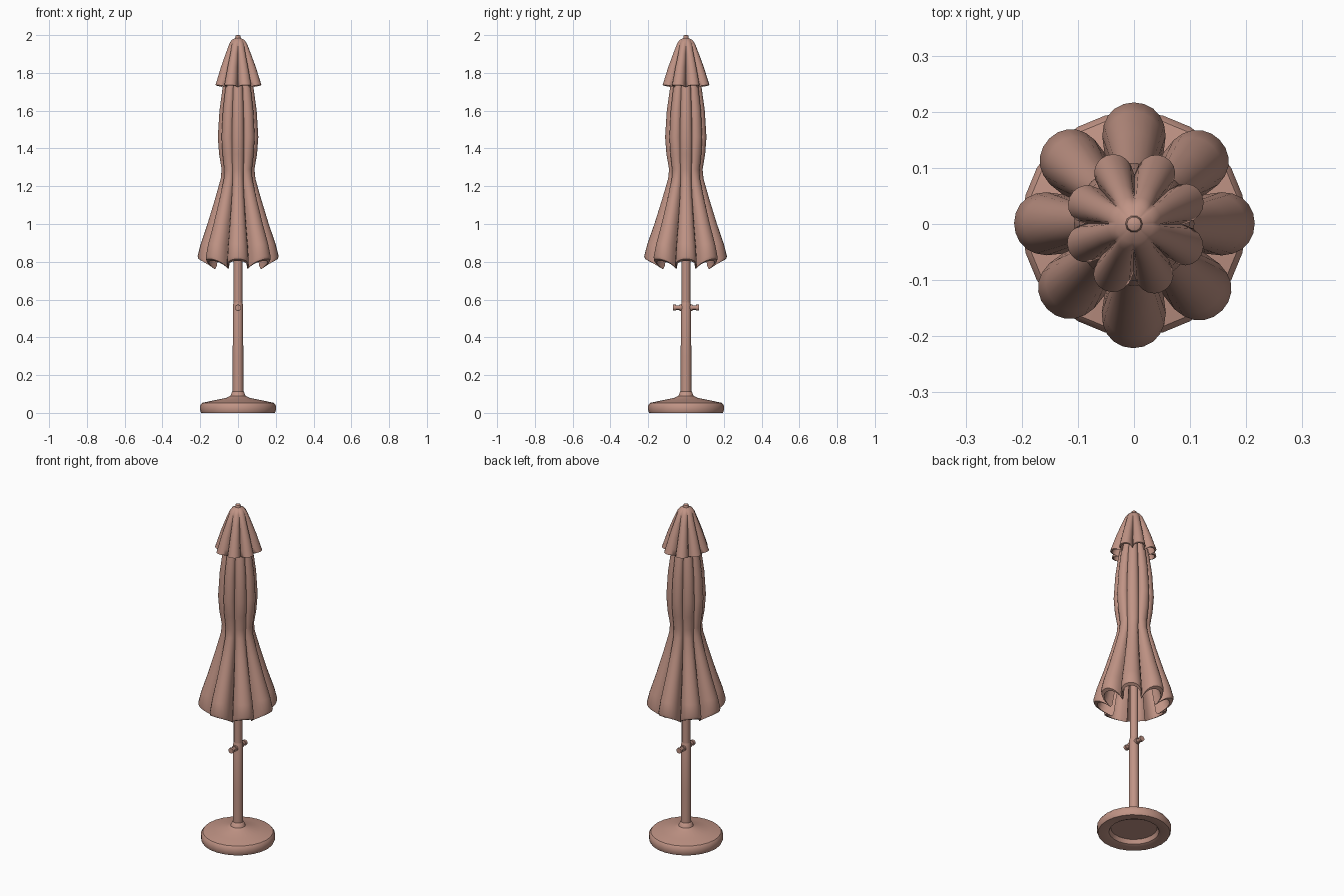
import bpy, bmesh, math, random
from mathutils import Vector

random.seed(4)
cube = bpy.data.objects.get("Cube")
if cube:
    bpy.data.objects.remove(cube, do_unlink=True)

mat = bpy.data.materials.new("dusty_terracotta")
mat.use_nodes = True
colour = (0.53, 0.295, 0.235, 1)
mat.diffuse_color = colour
mat.node_tree.nodes["Principled BSDF"].inputs["Base Color"].default_value = colour


def finish(name, bm, angle=40):
    bmesh.ops.recalc_face_normals(bm, faces=bm.faces)
    mesh = bpy.data.meshes.new(name)
    bm.to_mesh(mesh)
    bm.free()
    mesh.materials.append(mat)
    ob = bpy.data.objects.new(name, mesh)
    bpy.context.collection.objects.link(ob)
    bpy.ops.object.select_all(action="DESELECT")
    ob.select_set(True)
    bpy.context.view_layer.objects.active = ob
    bpy.ops.object.shade_smooth_by_angle(angle=math.radians(angle))
    return ob


def loft(name, rings, cap=True, angle=40):
    """Skin a stack of point rings, optionally closing both ends."""
    bm = bmesh.new()
    loops = [[bm.verts.new(p) for p in ring] for ring in rings]
    n = len(loops[0])
    for a, b in zip(loops, loops[1:]):
        for i in range(n):
            j = (i + 1) % n
            bm.faces.new((a[i], a[j], b[j], b[i]))
    if cap:
        bm.faces.new(loops[0])
        bm.faces.new(loops[-1])
    return finish(name, bm, angle)


def lathe(name, profile, n=24, angle=40):
    turn = [2 * math.pi * i / n for i in range(n)]
    return loft(name, [[(r * math.cos(t), r * math.sin(t), z) for t in turn]
                       for r, z in profile], angle=angle)


def fluted(name, profile, turn=0, per_lobe=12, spread=0.0, jitter=0.0):
    """Draped cloth: rows are (z, lobe radius, fold radius, lobe lift)."""
    lobes = 8
    n = lobes * per_lobe
    size = [random.uniform(1 - jitter, 1) for _ in range(lobes)]
    skew = [random.uniform(-jitter, jitter) for _ in range(lobes)]
    rings = []
    for z, peak, fold, lift in profile:
        ring = []
        for i in range(n):
            k, step = divmod(i, per_lobe)
            u = step / per_lobe - 0.5
            w = math.cos(math.pi * u) ** 0.75
            depth = (peak - fold) / peak
            # widen the outer half of each lobe so the folds pinch in
            a = u + spread * depth * math.sin(2 * math.pi * u) + skew[k] * w * depth
            t = turn + 2 * math.pi * (k + a) / lobes
            r = fold + (peak * size[k] - fold) * w
            ring.append((r * math.cos(t), r * math.sin(t), z + lift * w))
        rings.append(ring)
    return loft(name, rings, cap=False)


# Weighted foot with a hollow underside
lathe("base", [(0.125, 0.03), (0.135, 0.006), (0.15, 0), (0.195, 0), (0.2, 0.012),
               (0.2, 0.04), (0.19, 0.053), (0.13, 0.066), (0.06, 0.08),
               (0.04, 0.09), (0.031, 0.112), (0.02, 0.118)])

# Pole in two diameters
lathe("lower_pole", [(0.028, 0.08), (0.028, 0.3), (0.027, 0.57), (0.023, 0.585)], 12)
lathe("upper_pole", [(0.023, 0.56), (0.023, 1.9)], 12)

# Gathered canopy with a turned-in hem and inner lining
fluted("canopy", [
    (1.82, 0.06, 0.05, 0), (1.72, 0.085, 0.066, 0), (1.6, 0.102, 0.078, 0),
    (1.46, 0.111, 0.084, 0), (1.37, 0.104, 0.082, 0), (1.29, 0.09, 0.078, 0),
    (1.24, 0.095, 0.075, 0), (1.13, 0.127, 0.084, 0), (1.0, 0.168, 0.102, 0),
    (0.88, 0.205, 0.123, 0.015), (0.79, 0.222, 0.138, 0.04),
    (0.765, 0.218, 0.138, 0.05), (0.76, 0.2, 0.132, 0.045),
    (0.775, 0.192, 0.122, 0.045), (0.88, 0.175, 0.105, 0.02),
    (1.0, 0.14, 0.085, 0), (1.15, 0.05, 0.04, 0), (1.17, 0.024, 0.023, 0),
], spread=0.13, jitter=0.04)

# Wind vent cap over the canopy
fluted("vent_cap", [
    (1.985, 0.012, 0.011, 0), (1.975, 0.035, 0.033, 0), (1.955, 0.05, 0.045, 0),
    (1.9, 0.074, 0.054, 0), (1.83, 0.102, 0.066, 0), (1.765, 0.124, 0.08, 0),
    (1.73, 0.134, 0.088, 0.006), (1.725, 0.125, 0.082, 0.008),
    (1.77, 0.112, 0.072, 0), (1.84, 0.088, 0.056, 0),
], turn=math.radians(22), per_lobe=10, spread=0.1, jitter=0.09)

# Finial
lathe("finial", [(0.02, 1.965), (0.015, 1.985), (0.013, 1.997), (0.007, 2.0)], 10)


def rod(name, start, end, radius):
    start, end = Vector(start), Vector(end)
    axis = end - start
    bm = bmesh.new()
    bmesh.ops.create_cone(bm, cap_ends=True, segments=10, radius1=radius,
                          radius2=radius, depth=axis.length)
    rot = Vector((0, 0, 1)).rotation_difference(axis)
    for v in bm.verts:
        v.co = rot @ v.co + (start + end) / 2
    return finish(name, bm)


# Tightening bolt through the pole, with a knob at each end
rod("bolt", (0, -0.06, 0.557), (0, 0.06, 0.557), 0.011)
for side, y in (("front", -1), ("back", 1)):
    rod(side + "_knob", (0, y * 0.054, 0.557), (0, y * 0.068, 0.557), 0.016)
    rod(side + "_collar", (0, y * 0.02, 0.557), (0, y * 0.034, 0.557), 0.017)
